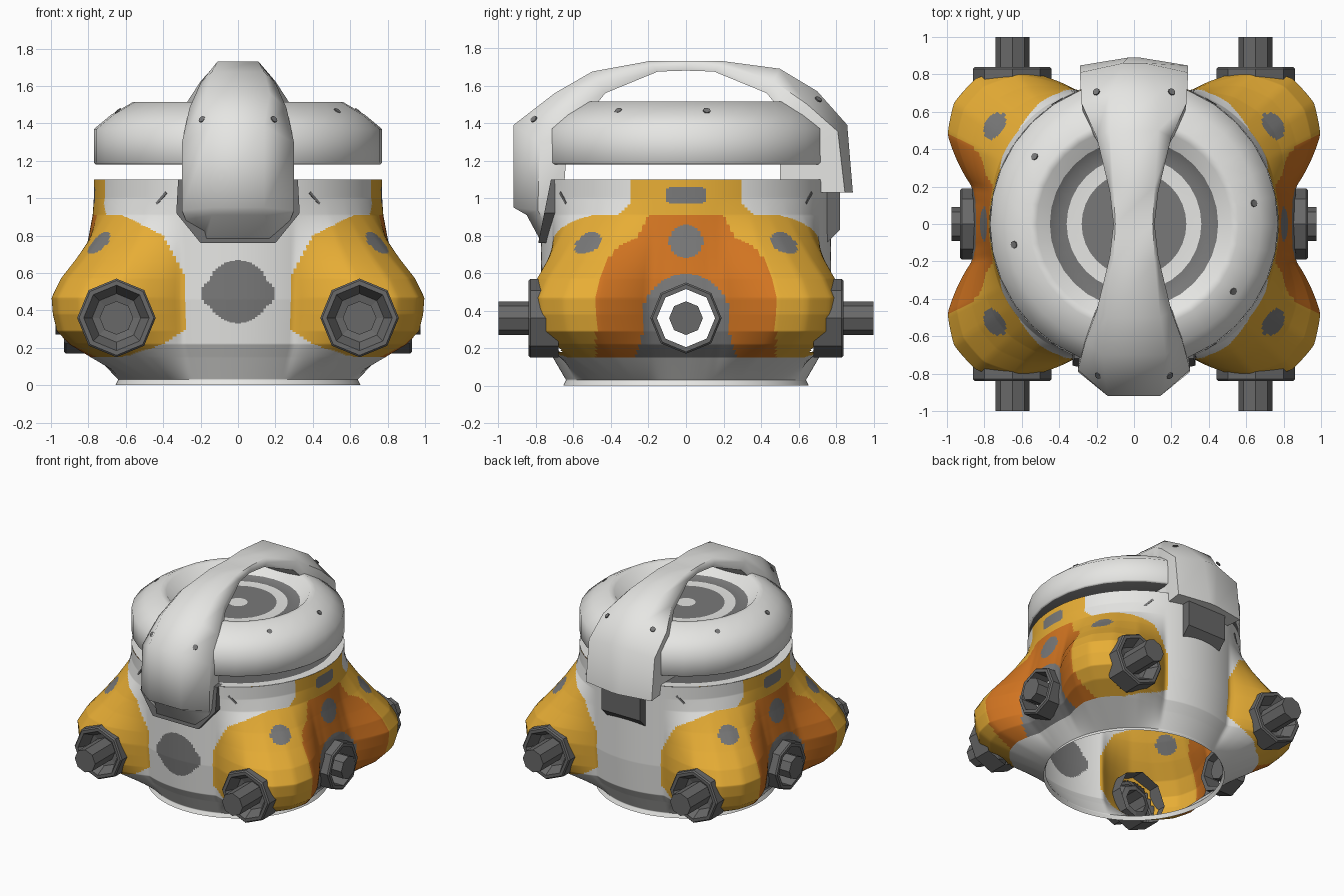
import bpy, bmesh, math
from mathutils import Matrix, Vector

if "Cube" in bpy.data.objects:
    bpy.data.objects.remove(bpy.data.objects["Cube"])


def material(name, rgb):
    m = bpy.data.materials.new(name)
    m.use_nodes = True
    m.diffuse_color = (*rgb, 1)
    m.node_tree.nodes["Principled BSDF"].inputs["Base Color"].default_value = (*rgb, 1)
    return m


LIGHT, YELLOW, ORANGE, GREY, DARK = range(5)
MATS = [material("light grey", (.79, .79, .77)), material("yellow", (.8, .42, .036)),
        material("orange", (.64, .175, .015)), material("mid grey", (.19, .19, .19)),
        material("dark grey", (.14, .14, .14))]


def finish(name, bm, smooth=None, fix=True):
    if fix:
        bmesh.ops.remove_doubles(bm, verts=bm.verts[:], dist=1e-5)
        bmesh.ops.recalc_face_normals(bm, faces=bm.faces[:])
    mesh = bpy.data.meshes.new(name)
    bm.to_mesh(mesh)
    bm.free()
    ob = bpy.data.objects.new(name, mesh)
    bpy.context.collection.objects.link(ob)
    for m in MATS:
        mesh.materials.append(m)
    if smooth:
        bpy.ops.object.select_all(action='DESELECT')
        ob.select_set(True)
        bpy.context.view_layer.objects.active = ob
        bpy.ops.object.shade_smooth_by_angle(angle=math.radians(smooth))
    return ob


def loft(name, rings, mat=LIGHT, smooth=None):
    bm = bmesh.new()
    vs = [[bm.verts.new(p) for p in ring] for ring in rings]
    n = len(vs[0])
    for a, b in zip(vs, vs[1:]):
        for j in range(n):
            k = (j + 1) % n
            bm.faces.new((a[j], a[k], b[k], b[j]))
    for ring in (vs[0], vs[-1]):
        bm.faces.new(ring)
    for f in bm.faces:
        f.material_index = mat
    return finish(name, bm, smooth)


def lathe(name, profile, mats, segs, pos=(0, 0, 0), axis=(0, 0, 1), smooth=None):
    """Turn (radius, height) points around an axis, one colour per band."""
    rot = Vector((0, 0, 1)).rotation_difference(Vector(axis)).to_matrix().to_4x4()
    mw = Matrix.Translation(pos) @ rot
    bm = bmesh.new()
    rings = [[bm.verts.new(mw @ Vector((max(r, 1e-4) * math.cos(a), max(r, 1e-4) * math.sin(a), h)))
              for a in (math.tau * k / segs for k in range(segs))] for r, h in profile]
    for i in range(len(rings) - 1):
        for j in range(segs):
            k = (j + 1) % segs
            f = bm.faces.new((rings[i][j], rings[i][k], rings[i + 1][k], rings[i + 1][j]))
            f.material_index = mats[i] if isinstance(mats, list) else mats
    bmesh.ops.remove_doubles(bm, verts=bm.verts[:], dist=1e-3)
    return finish(name, bm, smooth)


def box(name, size, pos, mat, rot=Matrix()):
    bm = bmesh.new()
    m = Matrix.Translation(pos) @ rot @ Matrix.Diagonal((*size, 1))
    bmesh.ops.create_cube(bm, size=1, matrix=m)
    for f in bm.faces:
        f.material_index = mat
    return finish(name, bm)


def stud(name, pos, normal):
    lathe(name, [(0, 0), (.02, 0), (.02, .007), (0, .007)], GREY, 8, pos, Vector(normal).normalized())


def lerp(table, x):
    if x <= table[0][0]:
        return table[0][1]
    for (a, u), (b, v) in zip(table, table[1:]):
        if x <= b:
            return u + (v - u) * (x - a) / (b - a)
    return table[-1][1]


# Body shell: a round wall swollen by four corner lobes
WALL = [(0, .655), (.03, .64), (.15, .71), (.22, .755), (.46, .775), (1.1, .77)]
SWELL = [(.03, 0), (.15, .5), (.22, .75), (.29, .95), (.38, 1), (.47, 1), (.57, .84),
         (.67, .58), (.78, .32), (.91, .06), (1, 0)]
LOBE = [(0, .09), (8, .095), (13, .115), (25.6, .33), (34, .385), (42.5, .375), (52, .28), (60, .125), (67, 0)]
YELLOW_EDGE = [(.15, .62), (.22, .4), (.3, .28), (.58, .28), (.8, .4), (.91, .62)]
ORANGE_EDGE = [(.15, .48), (.52, .48), (.7, .4), (.75, .35), (.79, .26), (.91, .2)]


def wall_radius(a, z):
    fold = math.degrees(math.atan2(abs(math.sin(a)), abs(math.cos(a))))
    return lerp(WALL, z) + lerp(SWELL, z) * lerp(LOBE, fold)


def body_colour(c):
    x, y, z = abs(c.x), abs(c.y), c.z
    side = x > .5
    if c.y < 0 and (math.hypot(x, z - .5) < .168 or math.hypot(x / .2, (z - .49) / .11) < 1):
        return GREY
    if z < .15:
        return LIGHT
    if (Vector((x, y, z)) - Vector((.745, .525, .76))).length < .078:
        return GREY
    if side and (math.hypot(y, z - .77) < .09 or (y / .11) ** 4 + ((z - 1.015) / .047) ** 4 < 1):
        return GREY
    if side and (math.hypot(y, z - .36) < .235 or (z < .36 and y < .21 + (.36 - z) * .28)):
        return GREY
    if z > .91:
        return YELLOW if side and y < .3 + max(0, .97 - z) else LIGHT
    if side and y < lerp(ORANGE_EDGE, z):
        return ORANGE
    return YELLOW if x > lerp(YELLOW_EDGE, z) else LIGHT


COLS, ROWS = 320, 220
bm = bmesh.new()
grid = []
for i in range(ROWS + 1):
    z = 1.1 * i / ROWS
    row = []
    for j in range(COLS):
        a = math.tau * j / COLS
        r = wall_radius(a, z)
        row.append(bm.verts.new((r * math.cos(a), r * math.sin(a), z)))
    grid.append(row)
holes = []
for low, high in zip(grid, grid[1:]):
    for j in range(COLS):
        k = (j + 1) % COLS
        f = bm.faces.new((low[j], low[k], high[k], high[j]))
        c = f.calc_center_median()
        f.material_index = body_colour(c)
        # Openings behind the nozzles
        corner = abs(c.y) > .5 and math.hypot(abs(c.x) - .65, c.z - .36) < .18
        flank = abs(c.x) > .5 and math.hypot(c.y, c.z - .36) < .168
        if corner or flank:
            holes.append(f)
bmesh.ops.delete(bm, geom=holes, context='FACES')
finish("body_shell", bm, 60, fix=False)
lathe("body_top", [(.77, 1.1), (.7, 1.098), (0, 1.098)], [LIGHT, DARK], 48)

# Lid with a ringed dish
lathe("lid", [(0, 1.18), (.76, 1.18), (.77, 1.19), (.77, 1.37), (.68, 1.445), (.56, 1.515), (.52, 1.51),
              (.45, 1.43), (.36, 1.42), (.28, 1.42), (.07, 1.42), (0, 1.42)],
      [DARK] + [LIGHT] * 6 + [GREY, LIGHT, GREY, LIGHT], 32, smooth=62)
for x, y in ((.64, .11), (.53, -.36)):
    for s in (1, -1):
        stud("lid_stud", (s * x, s * y, 1.464), (s * x, s * y, .8))

# Arched handle: outer point, inner point, outer and widest half widths, position of widest
ARCH = [((-.78, .78), (-.70, .77), .17, .2, .4), ((-.85, .91), (-.68, .86), .14, .28, .5),
        ((-.92, .95), (-.66, .92), .14, .3, .5),
        ((-.92, 1.39), (-.64, 1.2), .14, .3, .5), ((-.70, 1.56), (-.56, 1.4), .17, .26, .5),
        ((-.5, 1.675), (-.43, 1.56), .14, .2, .5), ((-.2, 1.73), (-.15, 1.675), .11, .13, .5),
        ((0, 1.73), (0, 1.68), .1, .11, .5),
        ((.2, 1.73), (.15, 1.675), .11, .13, .5), ((.5, 1.69), (.43, 1.56), .13, .2, .5),
        ((.7, 1.57), (.56, 1.4), .13, .28, .6), ((.86, 1.39), (.66, 1.25), .06, .29, .75),
        ((.89, 1.03), (.72, 1.03), .03, .29, .75)]
rings = []
for (oy, oz), (iy, iz), wo, wm, f in ARCH:
    my, mz = iy + (oy - iy) * f, iz + (oz - iz) * f
    rings.append([(-wo, oy, oz), (wo, oy, oz), (wm, my, mz), (wm * .95, iy, iz),
                  (-wm * .95, iy, iz), (-wm, my, mz)])
loft("handle", rings, smooth=55)
for s in (1, -1):
    stud("handle_rear_stud", (s * .2, .705, 1.525), (s * .45, .5, .74))
    stud("handle_front_stud", (s * .19, -.81, 1.42), (s * .55, -.6, .6))

# Dark leaning latch plate behind the front of the handle
half = [(.32, 1.1), (.33, .92), (.2, .76)]
outline = half + [(-x, z) for x, z in reversed(half)]
loft("front_latch_plate", [[(x, y - (1.1 - z) * .2, z) for x, z in outline] for y in (-.72, -.65)], DARK)

# Rear hinge block and the dark latch hanging under it
box("rear_hinge_block", (.54, .24, .09), (0, .62, 1.145), LIGHT)
latch = [(.7, .74), (.74, .75), (.82, .83), (.82, 1.05), (.7, 1.05)]
loft("rear_latch", [[(x, y, z) for y, z in latch] for x in (-.17, .17)], DARK)

# Short slanted slots on the front and back wall
for sx in (1, -1):
    for sy in (1, -1):
        turn = Matrix.Rotation(math.atan2(sy * .655, sx * .41) + math.pi / 2, 4, 'Z')
        box("wall_slot", (.085, .006, .014), (sx * .41, sy * .655, 1), GREY,
            turn @ Matrix.Rotation(math.radians(-45 * sx * sy), 4, 'Y'))

# Corner nozzles: octagonal cups with a projecting rod
for sx in (1, -1):
    for sy in (1, -1):
        lathe("corner_nozzle", [(.21, .68), (.21, .83), (.2, .84), (.175, .84), (.13, .76),
                                (.09, .75), (.09, 1), (0, 1)], DARK, 8,
              (sx * .65, 0, .36), (0, sy, 0))

# Side nozzles: open octagonal rings around a rod
for sx in (1, -1):
    lathe("side_collar", [(.155, .79), (.19, .79), (.19, .92), (.18, .93), (.155, .93), (.155, .79)],
          DARK, 8, (0, 0, .36), (sx, 0, 0))
    lathe("side_rod", [(0, .8), (.09, .8), (.09, .975), (0, .975)], DARK, 8,
          (0, 0, .36), (sx, 0, 0))
